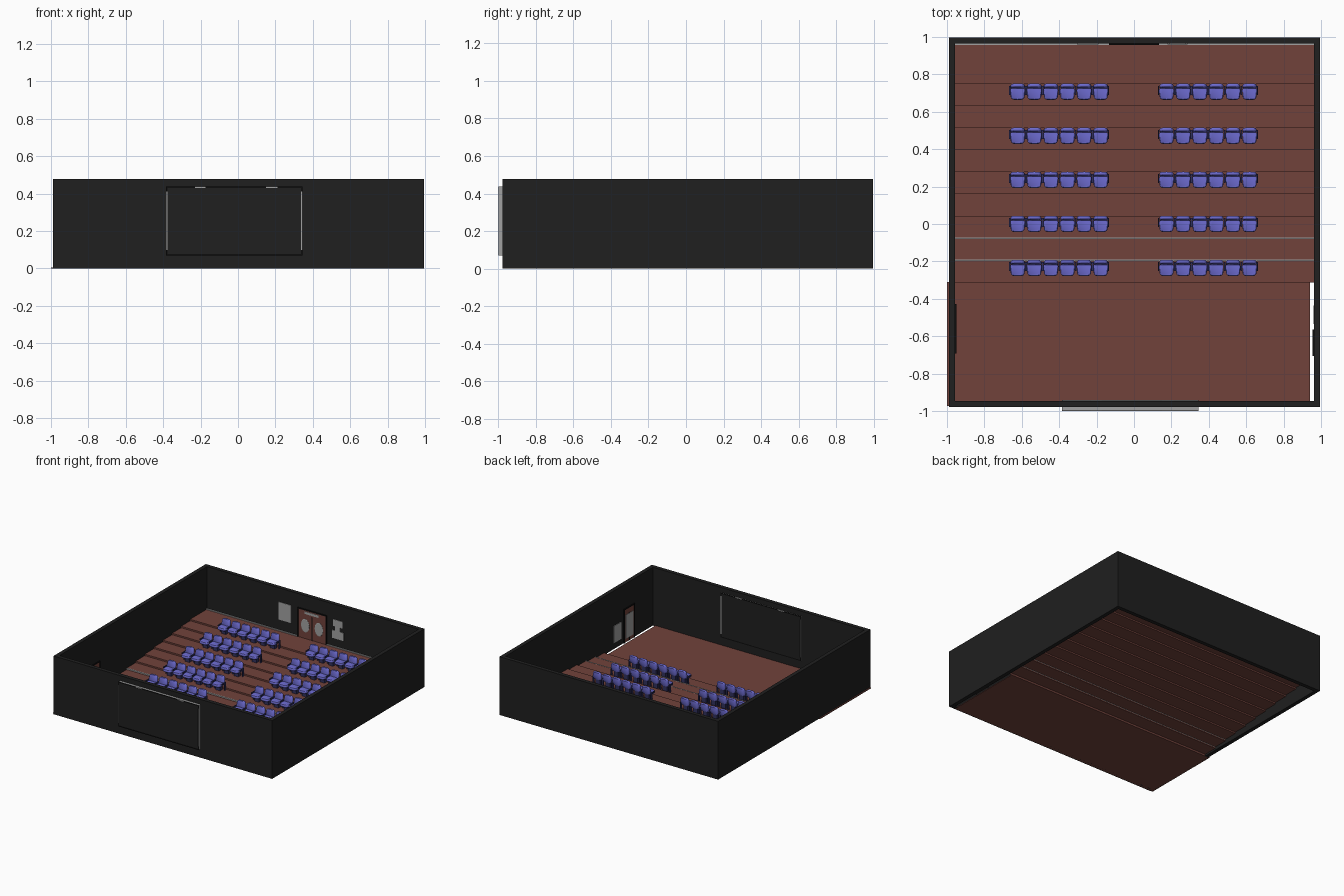
import bpy, bmesh, math
from mathutils import Matrix, Vector

if "Cube" in bpy.data.objects:
    bpy.data.objects.remove(bpy.data.objects["Cube"])


def material(name, rgb):
    m = bpy.data.materials.new(name)
    m.diffuse_color = (*rgb, 1)
    m.use_nodes = True
    m.node_tree.nodes["Principled BSDF"].inputs["Base Color"].default_value = m.diffuse_color
    return m


WALL = material("charcoal wall", (0.014, 0.014, 0.014))
BLACK = material("black trim", (0.004, 0.004, 0.004))
RED = material("brick red", (0.165, 0.055, 0.044))
GREY = material("light grey", (0.36, 0.36, 0.36))
BLUE = material("periwinkle fabric", (0.15, 0.145, 0.62))
NAVY = material("dark navy", (0.03, 0.03, 0.11))


def finish(name, bm, mats):
    bmesh.ops.recalc_face_normals(bm, faces=bm.faces[:])
    me = bpy.data.meshes.new(name)
    bm.to_mesh(me)
    bm.free()
    for m in mats:
        me.materials.append(m)
    ob = bpy.data.objects.new(name, me)
    bpy.context.collection.objects.link(ob)
    return ob


def add_box(bm, x0, x1, y0, y1, z0, z1):
    mat = Matrix.Translation(((x0 + x1) / 2, (y0 + y1) / 2, (z0 + z1) / 2)) @ \
        Matrix.Diagonal((x1 - x0, y1 - y0, z1 - z0, 1))
    return bmesh.ops.create_cube(bm, size=1, matrix=mat)["verts"]


def box(name, mat, *dims):
    bm = bmesh.new()
    add_box(bm, *dims)
    return finish(name, bm, [mat])


def add_pad(bm, w, h, t, matrix, power=4.0, taper=0.0, n=24):
    """Soft-edged cushion with a rounded-square outline, lying in local xy."""
    rings = []
    for z, s in ((-t / 2, 0.9), (-t / 4, 1.0), (t / 4, 1.0), (t / 2, 0.9)):
        ring = []
        for i in range(n):
            a = 2 * math.pi * i / n
            c, d = math.cos(a), math.sin(a)
            u = math.copysign(abs(c) ** (2 / power), c)
            v = math.copysign(abs(d) ** (2 / power), d)
            ring.append(bm.verts.new(matrix @ Vector(
                (u * w / 2 * s * (1 + taper * v), v * h / 2 * s, z))))
        rings.append(ring)
    for a, b in zip(rings, rings[1:]):
        for i in range(n):
            j = (i + 1) % n
            bm.faces.new((a[i], a[j], b[j], b[i]))
    bm.faces.new(rings[0])
    bm.faces.new(rings[-1])


# Four outer walls, open top
X0, X1, Y0, Y1, H, T = -0.99, 0.995, -0.978, 0.997, 0.478, 0.032
bm = bmesh.new()
add_box(bm, X0, X1, Y0, Y0 + T, 0, H)
add_box(bm, X0, X1, Y1 - T, Y1, 0, H)
add_box(bm, X0, X0 + T, Y0 + T, Y1 - T, 0, H)
add_box(bm, X1 - T, X1, Y0 + T, Y1 - T, 0, H)
finish("walls", bm, [WALL])

# Flat front floor, shifted left so a gap stays open at the right wall
box("front_floor", RED, -1.0, 0.94, -0.972, -0.31, 0.0, 0.006)

# Stepped floor: thin stair profile swept across the room
FX0, FX1 = X0 + T, X1 - T
RISE, RUN, N = 0.0122, 0.1178, 10
step_z = [0.006 + RISE * (i + 1) for i in range(N)]
step_y = [-0.312 + RUN * i for i in range(N)] + [Y1 - T]
top = [(step_y[0], 0.0)]
for i in range(N):
    top += [(step_y[i], step_z[i]), (step_y[i + 1], step_z[i])]
under = [(y + (0.004 if k < len(top) - 1 else 0), max(z - 0.004, 0))
         for k, (y, z) in enumerate(top)]
bm = bmesh.new()
sides = [[bm.verts.new((x, y, z)) for y, z in top + under[:0:-1]] for x in (FX0, FX1)]
n = len(sides[0])
for i in range(n):
    j = (i + 1) % n
    bm.faces.new((sides[0][i], sides[0][j], sides[1][j], sides[1][i]))
for s in sides:
    bm.faces.new(s)
finish("stepped_floor", bm, [RED])

# Pale strips on two step edges and along the back wall
for i in (1, 2):
    box("step_edge_strip", GREY, FX0, FX1, step_y[i] - 0.004, step_y[i] + 0.005,
        step_z[i] - 0.008, step_z[i] + 0.001)
BZ = step_z[-1]
for a, b in ((FX0, -0.135), (0.135, FX1)):
    box("back_skirting", GREY, a, b, Y1 - T - 0.009, Y1 - T, BZ, BZ + 0.008)

# Theatre chair: one mesh, linked to every place
bm = bmesh.new()
add_pad(bm, 0.078, 0.07, 0.02, Matrix.Translation((0, -0.01, 0.05)), 4, 0.06)
lean = Matrix.Rotation(math.radians(80), 4, 'X')
add_pad(bm, 0.076, 0.068, 0.018, Matrix.Translation((0, 0.028, 0.077)) @ lean, 4, -0.06)
soft = len(bm.faces)
add_box(bm, -0.02, 0.02, -0.008, 0.024, 0, 0.042)      # pedestal
for s in (-1, 1):                                       # armrests
    add_box(bm, s * 0.0425 - 0.003, s * 0.0425 + 0.003, -0.018, 0.03, 0.055, 0.066)
    add_box(bm, s * 0.0425 - 0.003, s * 0.0425 + 0.003, 0.012, 0.03, 0.0, 0.055)
bm.faces.ensure_lookup_table()
for f in bm.faces[soft:]:
    f.material_index = 1
chair = finish("chair", bm, [BLUE, NAVY])
bpy.context.view_layer.objects.active = chair
chair.select_set(True)
bpy.ops.object.shade_smooth_by_angle(angle=math.radians(50))
mesh = chair.data
first = True
for row in range(5):
    for start in (-0.622, 0.174):
        for k in range(6):
            ob = chair if first else bpy.data.objects.new("chair", mesh)
            if not first:
                bpy.context.collection.objects.link(ob)
            first = False
            ob.location = (start + 0.0888 * k, -0.234 + 2 * RUN * row, step_z[2 * row])

# Screen set through the front wall: grey body, dark faces, black rails
SX0, SX1, SZ0, SZ1 = -0.385, 0.345, 0.07, 0.437
box("screen_body", GREY, SX0, SX1, -0.998, -0.943, SZ0, SZ1)
for name, a, b in (("outer", -1.0, -0.997), ("inner", -0.944, -0.941)):
    box(name + "_screen_panel", WALL, SX0 + 0.007, SX1 - 0.007, a, b, SZ0 + 0.008, SZ1 - 0.008)
    box(name + "_bottom_rail", BLACK, SX0, SX1, a, b, SZ0, SZ0 + 0.01)
    for c, d in ((SX0, -0.23), (-0.175, 0.15), (0.21, SX1)):
        box(name + "_top_rail", BLACK, c, d, a, b, SZ1 - 0.009, SZ1)
    for c in (SX0, SX1 - 0.007):
        for z0, z1 in ((SZ0, 0.098), (0.41, SZ1)):
            box(name + "_corner", BLACK, c, c + 0.007, a, b, z0, z1)


# Double doors with poster plates; local x along the wall, local -y into the room
def parts_on_wall(prefix, matrix, parts):
    for name, mat, x0, x1, z0, z1, depth in parts:
        ob = box(prefix + name, mat, x0, x1, -depth, 0, z0, z1)
        ob.matrix_world = matrix


def door(w, z0, z1):
    return [("door_panel", RED, -w, w, z0, z1, 0.004),
            ("door_seam", BLACK, -0.003, 0.003, z0, z1 - 0.04, 0.006),
            ("door_jamb", BLACK, -w - 0.008, -w, z0, z1, 0.008),
            ("door_jamb", BLACK, w, w + 0.008, z0, z1, 0.008),
            ("door_header", BLACK, -w - 0.008, w + 0.008, z1, z1 + 0.008, 0.008)]


back = Matrix.Translation((0, Y1 - T, 0))
parts_on_wall("back_", back, door(0.125, BZ, 0.36) + [
    ("sign", GREY, -0.07, 0.06, 0.33, 0.35, 0.006),
    ("left_poster", GREY, -0.305, -0.19, 0.22, 0.365, 0.004),
    ("right_poster", GREY, 0.18, 0.285, 0.20, 0.265, 0.004),
    ("right_poster_neck", GREY, 0.21, 0.255, 0.265, 0.30, 0.004),
    ("right_poster_top", GREY, 0.19, 0.275, 0.30, 0.355, 0.004)])
for s in (-1, 1):                                       # oval door windows
    bm = bmesh.new()
    add_pad(bm, 0.075, 0.11, 0.004, Matrix.Translation((s * 0.062, Y1 - T - 0.005, 0.235))
            @ Matrix.Rotation(math.pi / 2, 4, 'X'), 2)
    finish("door_window", bm, [GREY])

right = Matrix.Translation((FX1, -0.635, 0)) @ Matrix.Rotation(-math.pi / 2, 4, 'Z')
parts_on_wall("right_", right, door(0.062, 0.0, 0.27) + [
    ("door_glass", GREY, -0.05, 0.05, 0.03, 0.225, 0.007),
    ("poster", GREY, -0.2, -0.1, 0.05, 0.19, 0.004)])

left = Matrix.Translation((FX0, -0.56, 0)) @ Matrix.Rotation(math.pi / 2, 4, 'Z')
parts_on_wall("left_", left, door(0.125, 0.006, 0.23))
